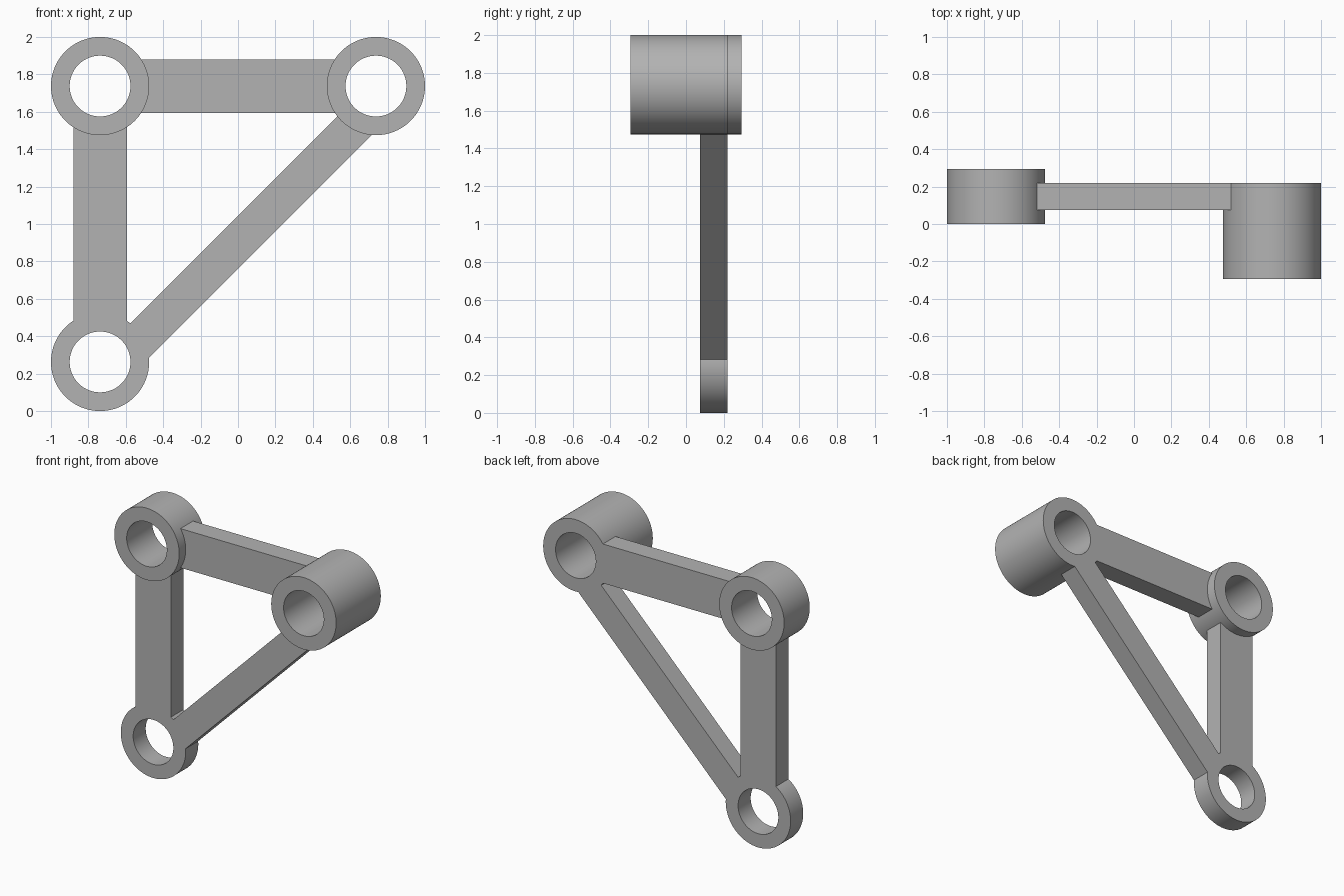
import bpy, bmesh, math
from mathutils import Vector

if "Cube" in bpy.data.objects:
    bpy.data.objects.remove(bpy.data.objects["Cube"], do_unlink=True)

OUTER, INNER = 0.2625, 0.1625      # ring radii
BACK, FRONT = 0.22, 0.075          # depth range of the flat frame
SEGMENTS = 96

grey = bpy.data.materials.new("plain_grey")
grey.use_nodes = True
COLOUR = (0.45, 0.45, 0.45, 1)
grey.diffuse_color = COLOUR
grey.node_tree.nodes["Principled BSDF"].inputs["Base Color"].default_value = COLOUR


def finish(name, bm, smooth=False):
    bmesh.ops.recalc_face_normals(bm, faces=bm.faces)
    mesh = bpy.data.meshes.new(name)
    bm.to_mesh(mesh)
    bm.free()
    mesh.materials.append(grey)
    obj = bpy.data.objects.new(name, mesh)
    bpy.context.collection.objects.link(obj)
    if smooth:
        bpy.ops.object.select_all(action='DESELECT')
        obj.select_set(True)
        bpy.context.view_layer.objects.active = obj
        bpy.ops.object.shade_smooth_by_angle(angle=math.radians(30))
    return obj


def tube(name, centre, y0, y1):
    """Hollow cylinder along y: a rectangular section swept round the axis."""
    bm = bmesh.new()
    section = [(INNER, y0), (OUTER, y0), (OUTER, y1), (INNER, y1)]
    loops = []
    for i in range(SEGMENTS):
        a = math.tau * i / SEGMENTS
        loops.append([bm.verts.new((centre.x + r * math.cos(a), y, centre.y + r * math.sin(a)))
                      for r, y in section])
    for i in range(SEGMENTS):
        p, q = loops[i - 1], loops[i]
        for k in range(4):
            bm.faces.new((p[k - 1], p[k], q[k], q[k - 1]))
    return finish(name, bm, smooth=True)


def bar(name, start, end, low, high):
    """Flat bar between two rings, its ends curved to sit against them."""
    along = (end - start).normalized()
    across = Vector((-along.y, along.x))
    seat = OUTER - 0.001
    steps = [low + (high - low) * i / 16 for i in range(17)]
    outline = [start + along * math.sqrt(seat**2 - h**2) + across * h for h in steps]
    outline += [end - along * math.sqrt(seat**2 - h**2) + across * h for h in reversed(steps)]
    bm = bmesh.new()
    face = bm.faces.new([bm.verts.new((p.x, FRONT, p.y)) for p in outline])
    made = bmesh.ops.extrude_face_region(bm, geom=[face], use_keep_orig=True)
    moved = [v for v in made["geom"] if isinstance(v, bmesh.types.BMVert)]
    bmesh.ops.translate(bm, verts=moved, vec=(0, BACK - FRONT, 0))
    return finish(name, bm)


# Ring centres in x and z
top_right = Vector((-0.7375, 1.7375))
top_left = Vector((0.7375, 1.7375))
bottom = Vector((-0.7375, 0.2625))

# Hollow bosses at the corners
tube("upper_right_boss", top_right, 0.0, 0.295)
tube("upper_left_boss", top_left, -0.295, BACK)
tube("lower_ring", bottom, FRONT, BACK)

# Connecting bars
bar("top_bar", top_right, top_left, -0.143, 0.143)
bar("upright_bar", bottom, top_right, -0.143, 0.143)
bar("diagonal_brace", bottom, top_left, -0.17, 0.031)
